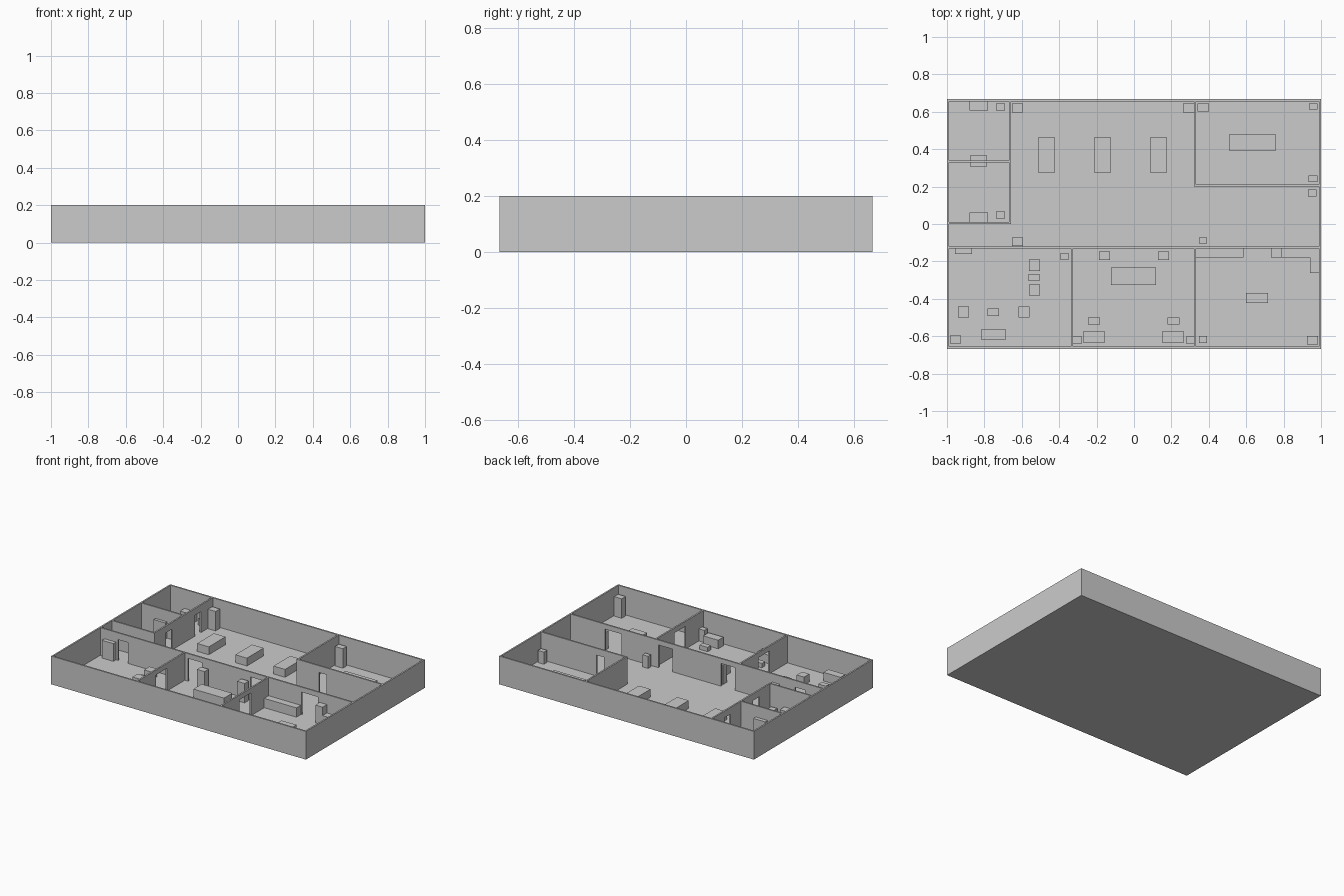
import bpy, bmesh

H = 0.2        # wall height
F = 0.004      # floor thickness


def make_boxes(name, boxes):
    """One object from boxes given as (x0, x1, y0, y1, z0, z1)."""
    bm = bmesh.new()
    for x0, x1, y0, y1, z0, z1 in boxes:
        r = bmesh.ops.create_cube(bm, size=1)
        for v in r["verts"]:
            v.co.x = x1 if v.co.x > 0 else x0
            v.co.y = y1 if v.co.y > 0 else y0
            v.co.z = z1 if v.co.z > 0 else z0
    me = bpy.data.meshes.new(name)
    bm.to_mesh(me)
    bm.free()
    ob = bpy.data.objects.new(name, me)
    bpy.context.collection.objects.link(ob)
    return ob


def wall(name, axis, pos, start, end, doors=()):
    """Straight wall along an axis; doors are (from, to, height)."""
    spans, cur = [], start
    for a, b, h in sorted(doors):
        spans += [(cur, a, F), (a, b, h)]
        cur = b
    spans.append((cur, end, F))
    p0, p1 = pos
    if axis == 'x':
        make_boxes(name, [(a, b, p0, p1, z, H) for a, b, z in spans])
    else:
        make_boxes(name, [(p0, p1, a, b, z, H) for a, b, z in spans])


def furniture(name, h, rects):
    """Blocks standing on the floor, rects are (x0, x1, y0, y1)."""
    for i, r in enumerate(rects):
        make_boxes(f"{name}_{i + 1}", [(*r, F, h)])


# Floor slab and outer walls
T = 0.011
make_boxes("floor", [(-1, 1, -0.667, 0.667, 0, F)])
wall("front_wall", 'x', (-0.667, -0.667 + T), -1, 1)
wall("back_wall", 'x', (0.667 - T, 0.667), -1, 1)
wall("left_wall", 'y', (-1, -1 + T), -0.667 + T, 0.667 - T)
wall("right_wall", 'y', (1 - T, 1), -0.667 + T, 0.667 - T)

# Inner walls with door openings
SMALL, TALL = 0.152, 0.165
wall("corridor_wall", 'x', (-0.131, -0.12), -0.989, 0.989,
     [(-0.85, -0.77, SMALL), (-0.30, -0.19, TALL), (0.19, 0.30, TALL), (0.59, 0.72, TALL)])
for side, p in (("left", (-0.337, -0.326)), ("right", (0.321, 0.332))):
    wall(f"{side}_room_divider", 'y', p, -0.656, -0.131, [(-0.455, -0.33, TALL)])
wall("washroom_side_wall", 'y', (-0.668, -0.657), 0.0, 0.656,
     [(0.13, 0.20, SMALL), (0.455, 0.525, SMALL)])
wall("washroom_front_wall", 'x', (0.0, 0.011), -0.989, -0.668)
wall("washroom_divider", 'x', (0.328, 0.339), -0.989, -0.668)
wall("meeting_side_wall", 'y', (0.321, 0.332), 0.2, 0.656)
wall("meeting_front_wall", 'x', (0.2, 0.211), 0.332, 0.989, [(0.495, 0.555, SMALL)])

# Washrooms
furniture("wash_basin", 0.065, [(-0.88, -0.78, 0.607, 0.656), (-0.88, -0.78, 0.011, 0.062)])
furniture("bin", 0.05, [(-0.738, -0.69, 0.607, 0.645), (-0.738, -0.69, 0.03, 0.067)])
furniture("cubicle_block", 0.12, [(-0.877, -0.786, 0.307, 0.366)])

# Tables in the open hall and meeting room
furniture("hall_table", 0.06, [(x, x + 0.091, 0.275, 0.463) for x in (-0.513, -0.214, 0.086)])
furniture("meeting_table", 0.06, [(0.508, 0.76, 0.393, 0.479)])

# Tall cabinets
furniture("tall_cabinet", 0.142, [
    (-0.653, -0.594, 0.597, 0.645), (0.262, 0.321, 0.597, 0.645),
    (0.34, 0.402, 0.602, 0.645), (-0.653, -0.594, -0.118, -0.072),
    (0.925, 0.984, -0.645, -0.6), (-0.187, -0.128, -0.193, -0.147),
    (0.128, 0.187, -0.193, -0.147), (-0.984, -0.925, -0.64, -0.596)])
furniture("wall_cupboard", 0.13, [(-0.957, -0.867, -0.16, -0.131)])

# Small pedestals
furniture("pedestal", 0.09, [
    (0.348, 0.391, -0.104, -0.072), (0.93, 0.975, 0.147, 0.185),
    (0.933, 0.98, 0.225, 0.26), (0.936, 0.98, 0.612, 0.645),
    (0.348, 0.391, -0.635, -0.6), (-0.326, -0.278, -0.639, -0.602),
    (0.278, 0.321, -0.639, -0.602), (-0.396, -0.348, -0.19, -0.158)])

# Kitchen
furniture("kitchen_counter", 0.07, [(0.332, 0.585, -0.18, -0.131), (0.79, 0.942, -0.18, -0.131),
                                    (0.942, 0.989, -0.262, -0.131)])
furniture("fridge", 0.13, [(0.733, 0.79, -0.18, -0.131)])
furniture("kitchen_table", 0.057, [(0.6, 0.717, -0.422, -0.368)])

# Reception room
furniture("reception_desk", 0.07, [(-0.123, 0.118, -0.325, -0.233)])
furniture("reception_sofa", 0.065, [(-0.273, -0.155, -0.634, -0.575), (0.15, 0.267, -0.634, -0.575)])
furniture("reception_low_table", 0.035, [(-0.246, -0.182, -0.537, -0.5), (0.18, 0.243, -0.537, -0.5)])

# Lounge
furniture("lounge_chair", 0.06, [
    (-0.562, -0.503, -0.25, -0.19), (-0.562, -0.503, -0.382, -0.323),
    (-0.942, -0.883, -0.5, -0.441), (-0.618, -0.56, -0.5, -0.441)])
furniture("lounge_low_table", 0.035, [(-0.567, -0.503, -0.302, -0.27), (-0.782, -0.722, -0.491, -0.452)])
furniture("lounge_sofa", 0.065, [(-0.818, -0.685, -0.618, -0.564)])
